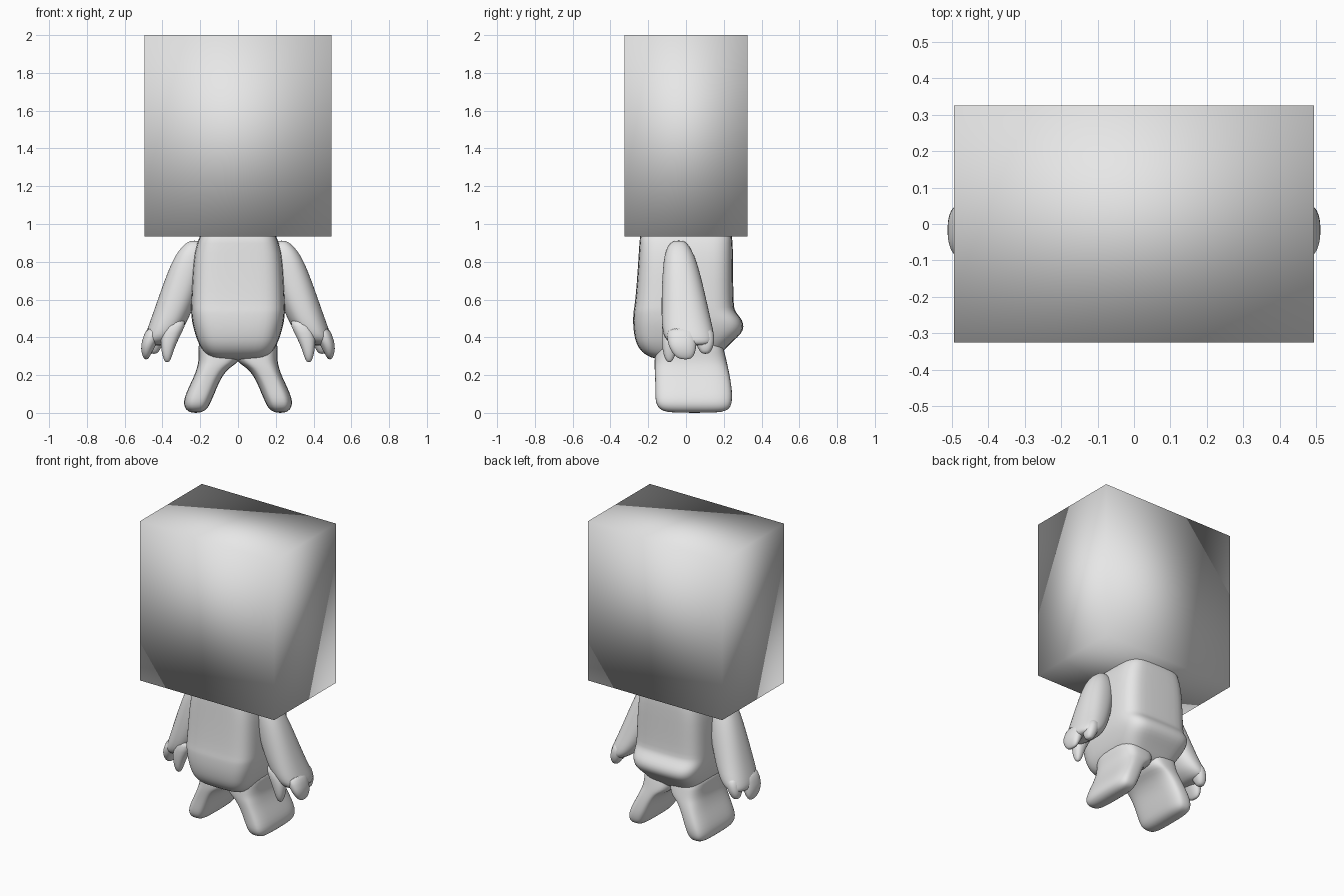
import bpy, bmesh, math

grey = bpy.data.materials.new("plain grey")
grey.diffuse_color = (0.8, 0.8, 0.8, 1)


def finish(name, bm, subdiv=0):
    bmesh.ops.recalc_face_normals(bm, faces=bm.faces)
    me = bpy.data.meshes.new(name)
    bm.to_mesh(me)
    bm.free()
    me.materials.append(grey)
    for p in me.polygons:
        p.use_smooth = True
    ob = bpy.data.objects.new(name, me)
    bpy.context.collection.objects.link(ob)
    if subdiv:
        ob.modifiers.new("smooth", 'SUBSURF').levels = subdiv
        ob.modifiers["smooth"].render_levels = subdiv
    return ob


def loft(name, rings, power=2.0, side=1, n=28):
    """Skin of rounded-rectangle rings, each (z, x0, x1, y0, y1)."""
    bm = bmesh.new()
    loops = []
    for z, x0, x1, y0, y1 in rings:
        loop = []
        for i in range(n):
            a = 2 * math.pi * i / n
            c, s = math.cos(a), math.sin(a)
            c = math.copysign(abs(c) ** (2 / power), c)
            s = math.copysign(abs(s) ** (2 / power), s)
            loop.append(bm.verts.new((side * ((x0 + x1) / 2 + c * (x1 - x0) / 2),
                                      (y0 + y1) / 2 + s * (y1 - y0) / 2, z)))
        loops.append(loop)
    for a, b in zip(loops, loops[1:]):
        for i in range(n):
            j = (i + 1) % n
            bm.faces.new((a[i], a[j], b[j], b[i]))
    for loop in (loops[0], loops[-1]):
        bm.faces.new(loop)
    return finish(name, bm, 1)


# Box head, smooth shaded
bm = bmesh.new()
bmesh.ops.create_cube(bm, size=1)
for v in bm.verts:
    v.co = (v.co.x * 0.99, v.co.y * 0.65, v.co.z * 1.065 + 1.4675)
finish("box_head", bm)

# Body with a bulging belly and a wide stub tail at the back
loft("body", [
    (0.97, -.19, .19, -.235, .235),
    (0.94, -.20, .20, -.245, .245),
    (0.86, -.235, .235, -.25, .25),
    (0.70, -.245, .245, -.26, .25),
    (0.57, -.25, .25, -.272, .253),
    (0.545, -.25, .25, -.278, .258),
    (0.52, -.248, .248, -.28, .275),
    (0.49, -.245, .245, -.281, .30),
    (0.455, -.238, .238, -.28, .308),
    (0.42, -.228, .228, -.276, .295),
    (0.38, -.215, .215, -.268, .25),
    (0.34, -.195, .195, -.25, .21),
    (0.305, -.17, .17, -.215, .18),
    (0.285, -.13, .13, -.165, .14),
    (0.278, -.05, .05, -.08, .06)], 4.5)

for side, tag in ((1, "left"), (-1, "right")):
    # Splayed leg with a long flat foot
    loft(tag + "_leg", [
        (0.40, -.02, .21, -.15, .18),
        (0.34, -.02, .21, -.16, .20),
        (0.30, -.015, .208, -.166, .21),
        (0.265, .0, .211, -.167, .218),
        (0.24, .045, .217, -.167, .223),
        (0.20, .08, .23, -.165, .232),
        (0.15, .105, .254, -.163, .24),
        (0.10, .125, .277, -.163, .246),
        (0.06, .143, .288, -.162, .244),
        (0.03, .157, .284, -.15, .236),
        (0.01, .177, .268, -.125, .215),
        (0.0, .205, .243, -.07, .16)], 3.4, side)
    # Arm widening towards the hand
    loft(tag + "_arm", [
        (0.912, .21, .25, -.06, -.015),
        (0.90, .19, .275, -.085, .005),
        (0.86, .17, .315, -.108, .032),
        (0.80, .17, .35, -.12, .058),
        (0.70, .19, .39, -.127, .085),
        (0.60, .22, .425, -.13, .108),
        (0.50, .26, .46, -.13, .13),
        (0.44, .295, .482, -.125, .145),
        (0.40, .325, .495, -.115, .15),
        (0.375, .36, .495, -.09, .145),
        (0.355, .39, .485, -.05, .12)], 2.3, side)
    # Three short fingers
    loft(tag + "_front_finger", [
        (0.50, .26, .38, -.125, -.03),
        (0.42, .30, .41, -.13, -.035),
        (0.36, .33, .41, -.127, -.045),
        (0.31, .347, .402, -.12, -.055),
        (0.28, .357, .392, -.107, -.068),
        (0.268, .368, .383, -.095, -.08)], 2.3, side)
    loft(tag + "_middle_finger", [
        (0.46, .38, .48, -.10, .06),
        (0.40, .41, .503, -.10, .06),
        (0.36, .435, .514, -.095, .055),
        (0.32, .455, .512, -.075, .05),
        (0.293, .47, .502, -.05, .035),
        (0.283, .48, .494, -.02, .015)], 2.3, side)
    loft(tag + "_back_finger", [
        (0.46, .37, .45, .04, .14),
        (0.40, .385, .47, .045, .152),
        (0.36, .40, .475, .055, .148),
        (0.33, .415, .47, .07, .135),
        (0.312, .43, .46, .085, .12)], 2.3, side)
